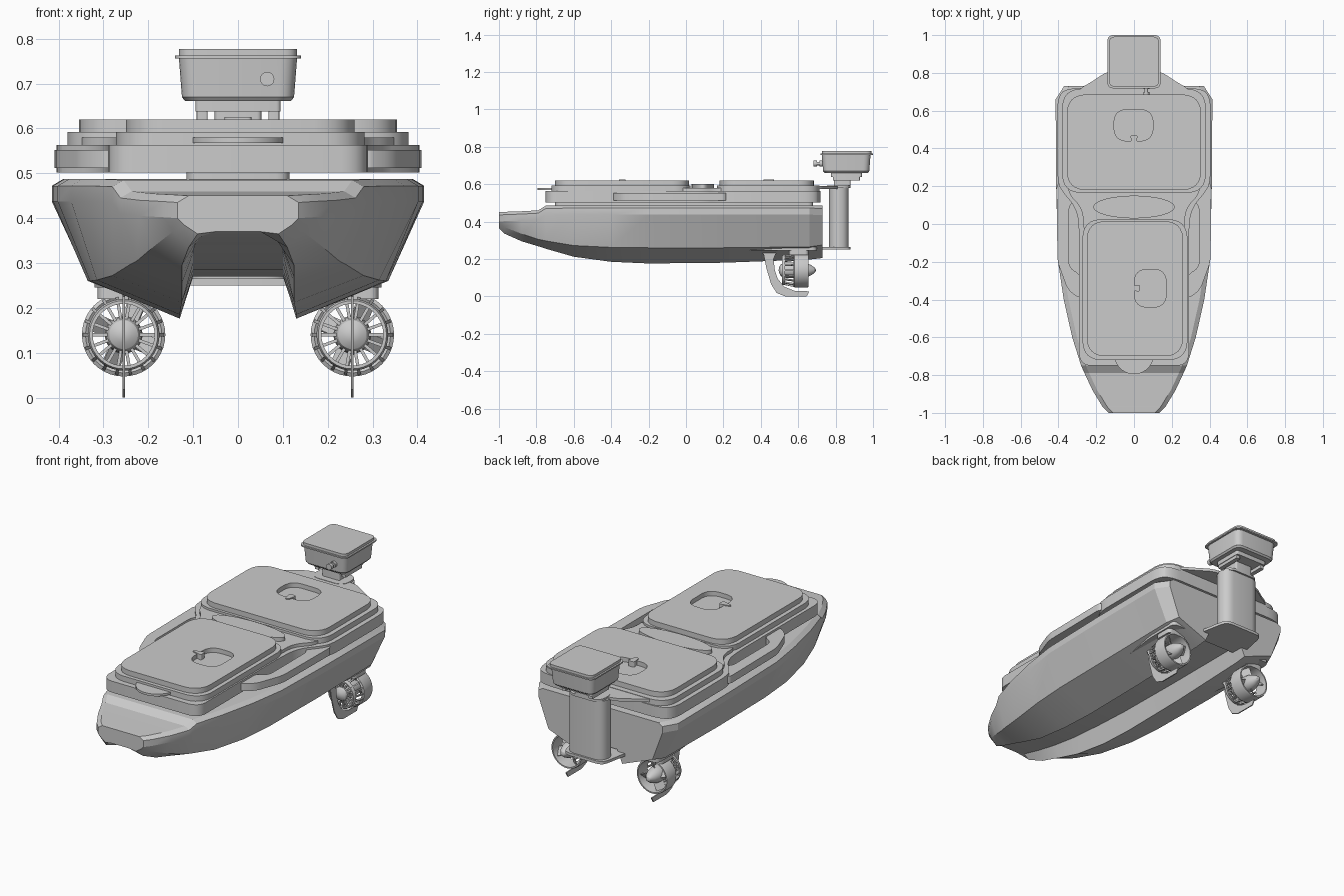
import bpy, bmesh, math
from mathutils import Vector, Matrix

if "Cube" in bpy.data.objects:
    bpy.data.objects.remove(bpy.data.objects["Cube"])


def finish(name, bm, angle=30):
    bmesh.ops.remove_doubles(bm, verts=bm.verts, dist=1e-5)
    bmesh.ops.recalc_face_normals(bm, faces=bm.faces)
    me = bpy.data.meshes.new(name)
    bm.to_mesh(me)
    bm.free()
    ob = bpy.data.objects.new(name, me)
    bpy.context.collection.objects.link(ob)
    bpy.ops.object.select_all(action='DESELECT')
    ob.select_set(True)
    bpy.context.view_layer.objects.active = ob
    bpy.ops.object.shade_smooth_by_angle(angle=math.radians(angle))
    return ob


def rounded(pts, r, n=6):
    """Round every corner of a 2D outline."""
    out, k = [], len(pts)
    for i in range(k):
        p, a, b = Vector(pts[i]), Vector(pts[i - 1]), Vector(pts[(i + 1) % k])
        ra, rb = min(r, (a - p).length * .49), min(r, (b - p).length * .49)
        s, e = p + (a - p).normalized() * ra, p + (b - p).normalized() * rb
        for j in range(n + 1):
            t = j / n
            q = (1 - t) ** 2 * s + 2 * t * (1 - t) * (p * .85 + (s + e) * .075) + t * t * e
            out.append((q.x, q.y))
    return out


def rect(x0, x1, y0, y1, r):
    return rounded([(x0, y0), (x1, y0), (x1, y1), (x0, y1)], r)


def mirrored(half):
    return half + [(-x, y) for x, y in reversed(half)]


def solid(name, pts, lo, hi, axis='z', taper=1.0):
    """Extrude an outline along z (outline in xy) or x (outline in yz)."""
    bm = bmesh.new()
    cx = (min(p[0] for p in pts) + max(p[0] for p in pts)) / 2
    cy = (min(p[1] for p in pts) + max(p[1] for p in pts)) / 2

    def ring(h, s):
        q = [(cx + (a - cx) * s, cy + (b - cy) * s) for a, b in pts]
        return [bm.verts.new((a, b, h) if axis == 'z' else (h, a, b)) for a, b in q]
    low, top = ring(lo, 1.0), ring(hi, taper)
    bm.faces.new(low)
    bm.faces.new(top)
    for i in range(len(pts)):
        bm.faces.new((low[i - 1], low[i], top[i], top[i - 1]))
    return finish(name, bm)


def lathe(name, prof, x, z, closed=False, seg=40):
    """Revolve (radius, y) points about an axis along y."""
    bm = bmesh.new()
    vs = [bm.verts.new((r, y, 0)) for r, y in prof]
    edges = [bm.edges.new(e) for e in zip(vs, vs[1:])]
    if closed:
        edges.append(bm.edges.new((vs[-1], vs[0])))
    bmesh.ops.spin(bm, geom=vs + edges, cent=(0, 0, 0), axis=(0, 1, 0),
                   angle=2 * math.pi, steps=seg)
    bmesh.ops.translate(bm, verts=bm.verts, vec=(x, 0, z))
    return finish(name, bm)


def cut(ob, cutter):
    m = ob.modifiers.new('recess', 'BOOLEAN')
    m.operation, m.object, m.solver = 'DIFFERENCE', cutter, 'EXACT'
    bpy.context.view_layer.objects.active = ob
    bpy.ops.object.modifier_apply(modifier=m.name)
    bpy.data.objects.remove(cutter)


# Hull: y, tunnel z, tunnel x, keel x, keel z, chine x, chine z, side x, deck z
stations = [
    (-1.0, .37, .05, .09, .365, .12, .385, .135, .45),
    (-.97, .36, .08, .11, .335, .145, .37, .165, .452),
    (-.88, .345, .095, .125, .295, .19, .335, .22, .455),
    (-.79, .33, .1, .125, .268, .225, .305, .262, .46),
    (-.75, .322, .1, .125, .255, .24, .297, .28, .485),
    (-.6, .30, .1, .125, .212, .28, .272, .327, .487),
    (-.4, .285, .1, .13, .185, .315, .262, .372, .487),
    (-.2, .275, .1, .13, .176, .33, .26, .402, .487),
    (.2, .27, .1, .13, .18, .335, .26, .412, .487),
    (.66, .27, .1, .13, .197, .335, .265, .415, .487),
    (.73, .275, .1, .13, .205, .31, .275, .37, .485)]
bm = bmesh.new()
rings = []
for y, tz, tx, kx, kz, cx, cz, gx, dz in stations:
    half = [(tx, tz), (kx, kz), (cx, cz), (gx, dz - .05), (gx, dz - .015), (gx - .025, dz)]
    rings.append([bm.verts.new((x, y, z)) for x, z in mirrored(half)])
for a, b in zip(rings, rings[1:]):
    for i in range(len(a)):
        bm.faces.new((a[i - 1], a[i], b[i], b[i - 1]))
bm.faces.new(rings[0])
bm.faces.new(rings[-1])
finish('hull', bm, 20)

# Superstructure above the hull
solid('deck_spacer', rect(-.115, .115, -.7, .68, .03), .48, .51)
base = [(.29, -.75), (.29, -.05), (.30, .08), (.38, .17), (.405, .22), (.405, .68), (.35, .72)]
solid('deck_base', rounded(mirrored(base), .06), .502, .563)
rail = [(.29, .22), (.41, .22), (.405, -.2), (.35, -.35), (.28, -.4), (.28, -.27),
        (.345, -.23), (.345, .1), (.29, .14)]
for s in (1, -1):
    solid('side_rail', rounded([(s * x, y) for x, y in rail], .03), .512, .552)
solid('waist_panel', rounded(mirrored([(.27, -.05), (.27, .08), (.35, .16), (.35, .24)]), .05), .555, .58)
solid('waist_handle', [(.215 * math.cos(t * math.pi / 24), .09 + .06 * math.sin(t * math.pi / 24))
                       for t in range(48)], .575, .6)

# Two hatches, each a flange and a lid with a finger recess
solid('front_hatch_flange', rect(-.272, .282, -.72, .025, .09), .56, .592)
solid('rear_hatch_flange', rect(-.38, .38, .165, .715, .09), .56, .592)
front_lid = solid('front_hatch_lid', rect(-.25, .26, -.7, .015, .09), .59, .62)
rear_lid = solid('rear_hatch_lid', rect(-.355, .355, .18, .685, .09), .59, .62)
cut(front_lid, solid('cutter', rect(.003, .17, -.44, -.24, .06), .596, .7))
cut(rear_lid, solid('cutter', rect(-.105, .1, .44, .605, .06), .596, .7))
solid('front_latch', rounded([(-.03, -.345), (.03, -.36), (.03, -.32), (-.03, -.335)], .01), .595, .625)
solid('rear_latch', rounded([(-.01, .415), (.01, .415), (.02, .47), (-.02, .47)], .01), .595, .625)
solid('front_tab', [(.105 * math.cos(t), -.69 + .105 * math.sin(t))
                    for t in [math.pi + i * math.pi / 20 for i in range(21)]], .568, .58)
solid('stern_flange', rounded(mirrored([(.33, .6), (.3, .71), (.22, .755), (.14, .81)]), .04), .575, .59)

# Mast at the stern
solid('mast_column', rect(-.112, .112, .765, .87, .052), .25, .582)
solid('mast_foot', rounded(mirrored([(.16, .66), (.12, .86), (.1, .88)]), .03), .25, .265)
solid('mast_cap', rect(-.1, .1, .755, .88, .05), .58, .592)
solid('mast_pedestal', rect(-.052, .052, .79, .88, .01), .59, .645)
solid('box_bracket', rect(-.095, .095, .775, .94, .01), .638, .668)
for x in (-.08, .08):
    solid('bracket_foot', rect(x - .012, x + .012, .785, .93, .004), .62, .64)

# Instrument box
solid('box_shell', rect(-.125, .125, .733, .98, .035), .67, .758, taper=1.055)
solid('box_floor', rect(-.118, .118, .74, .973, .035), .661, .67, taper=1.06)
solid('box_lip', rect(-.141, .141, .718, 1.0, .03), .756, .763)
solid('box_lid', rect(-.132, .132, .726, .992, .03), .763, .777)
lathe('box_knob', [(0, .682), (.016, .682), (.016, .70), (.009, .70), (.009, .715),
                   (.016, .715), (.016, .735), (0, .735)], .065, .71, seg=20)

# Thrusters, fins and mounts on both sides
fin = [(.385, .25), (.415, .225), (.43, .15), (.455, .065), (.485, .018), (.53, 0), (.645, 0),
       (.66, .027), (.58, .03), (.525, .052), (.49, .095), (.475, .14), (.468, .2), (.49, .25)]
Z = .14
for s in (1, -1):
    X = .255 * s
    solid('fin', fin, X - .003, X + .003, 'x')
    plate = [(X - .03, .26), (X + .03, .26), (X + .065, .5), (X + .065, .7), (X - .065, .7), (X - .065, .5)]
    solid('mount_plate', rounded(plate, .03), .245, .268)
    solid('thruster_strut', rect(X - .058, X + .058, .55, .655, .02), .22, .248)
    lathe('thruster_duct', [(.085, .575), (.093, .58), (.093, .645), (.09, .655),
                            (.083, .655), (.08, .62), (.078, .58)], X, Z, True)
    lathe('guard_ring', [(.069, .512), (.076, .512), (.08, .52), (.08, .53), (.069, .53)], X, Z, True)
    hub = [(0, .495), (.018, .499), (.032, .508), (.04, .525), (.042, .56), (.042, .62)]
    lathe('thruster_hub', hub + [(.039, .64), (.028, .668), (.012, .69), (0, .695)], X, Z)
    # guard bars: radial then sloping back to the duct
    bm = bmesh.new()
    for i in range(18):
        rot = Matrix.Translation((X, 0, Z)) @ Matrix.Rotation(i * math.tau / 18, 4, 'Y')
        for p, q in (((.035, .521), (.075, .521)), ((.074, .518), (.087, .585))):
            a, b = Vector((p[0], p[1], 0)), Vector((q[0], q[1], 0))
            d = b - a
            m = (rot @ Matrix.Translation((a + b) / 2) @ Matrix.Rotation(math.atan2(d.y, d.x), 4, 'Z')
                 @ Matrix.Diagonal((d.length, .009, .007, 1)))
            bmesh.ops.create_cube(bm, size=1, matrix=m)
    # merging is harmless here: bars never share corners
    finish('guard_bars', bm)
    bm = bmesh.new()
    for i in range(4):
        m = (Matrix.Translation((X, .62, Z)) @ Matrix.Rotation(i * math.tau / 4 + .4, 4, 'Y')
             @ Matrix.Translation((.058, 0, 0)) @ Matrix.Rotation(.7 * s, 4, 'X')
             @ Matrix.Diagonal((.044, .004, .05, 1)))
        bmesh.ops.create_cube(bm, size=1, matrix=m)
    finish('propeller_blades', bm)
